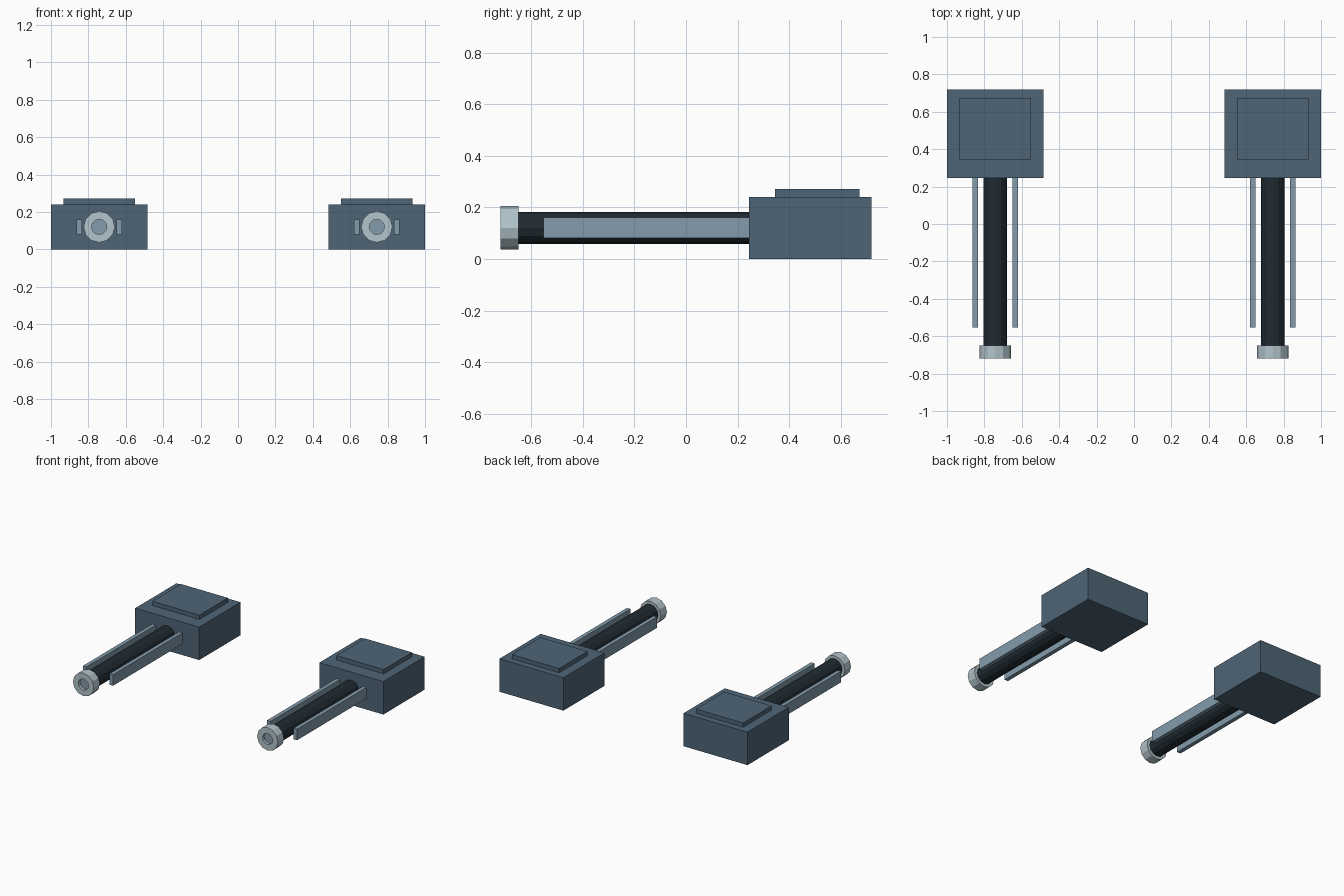
import bpy
import math
from mathutils import Matrix

if "Cube" in bpy.data.objects:
    bpy.data.objects.remove(bpy.data.objects["Cube"])

AXIS_X, AXIS_Z = 0.742, 0.121


def srgb(r, g, b):
    lin = [((c / 255 + 0.055) / 1.055) ** 2.4 for c in (r, g, b)]
    return (*lin, 1)


def material(name, rgb):
    m = bpy.data.materials.new(name)
    m.diffuse_color = srgb(*rgb)
    m.use_nodes = True
    m.node_tree.nodes["Principled BSDF"].inputs["Base Color"].default_value = m.diffuse_color
    return m


SLATE = material("slate blue", (78, 101, 118))
STEEL = material("steel blue", (130, 155, 171))
BLACK = material("blue black", (31, 42, 49))
SILVER = material("pale silver", (178, 196, 204))


def mesh_object(name, verts, faces, mat):
    me = bpy.data.meshes.new(name)
    me.from_pydata(verts, [], faces)
    me.materials.append(mat)
    ob = bpy.data.objects.new(name, me)
    bpy.context.collection.objects.link(ob)
    return ob


def box(name, x, y, z, mat):
    verts = [(a, b, c) for a in x for b in y for c in z]
    faces = [(0, 1, 3, 2), (4, 6, 7, 5), (0, 4, 5, 1),
             (2, 3, 7, 6), (0, 2, 6, 4), (1, 5, 7, 3)]
    return mesh_object(name, verts, faces, mat)


def lathe(name, cx, profile, mat, n=12):
    """Turn (radius, y) points around the barrel axis, capping both ends."""
    verts = [(cx + r * math.cos(2 * math.pi * i / n), y,
              AXIS_Z + r * math.sin(2 * math.pi * i / n))
             for r, y in profile for i in range(n)]
    faces = [(k * n + i, k * n + (i + 1) % n,
              (k + 1) * n + (i + 1) % n, (k + 1) * n + i)
             for k in range(len(profile) - 1) for i in range(n)]
    faces.append(tuple(reversed(range(n))))
    faces.append(tuple(range((len(profile) - 1) * n, len(profile) * n)))
    ob = mesh_object(name, verts, faces, mat)
    ob.data.flip_normals()
    return ob


for side, s in (("left", -1), ("right", 1)):
    cx = s * AXIS_X

    # Housing and raised lid
    box(side + "_housing", (cx - 0.258, cx + 0.258), (0.245, 0.72), (0, 0.24), SLATE)
    box(side + "_lid", (cx - 0.19, cx + 0.19), (0.345, 0.673), (0.235, 0.271), SLATE)

    # Barrel
    lathe(side + "_barrel", cx, [(0.062, 0.26), (0.062, -0.66)], BLACK)

    # Muzzle ring with a shallow bore
    muzzle = lathe(side + "_muzzle", cx,
                   [(0.084, -0.65), (0.084, -0.72), (0.041, -0.72), (0.041, -0.70)], SILVER)
    muzzle.data.materials.append(STEEL)
    for p in muzzle.data.polygons:
        if len(p.vertices) > 4 and p.center.y < -0.69:
            p.material_index = 1

    # Guide rails on both sides of the barrel
    for rail, d in (("inner", -s), ("outer", s)):
        rx = cx + d * 0.107
        box(f"{side}_{rail}_rail", (rx - 0.0145, rx + 0.0145), (-0.553, 0.26),
            (0.081, 0.161), STEEL)
